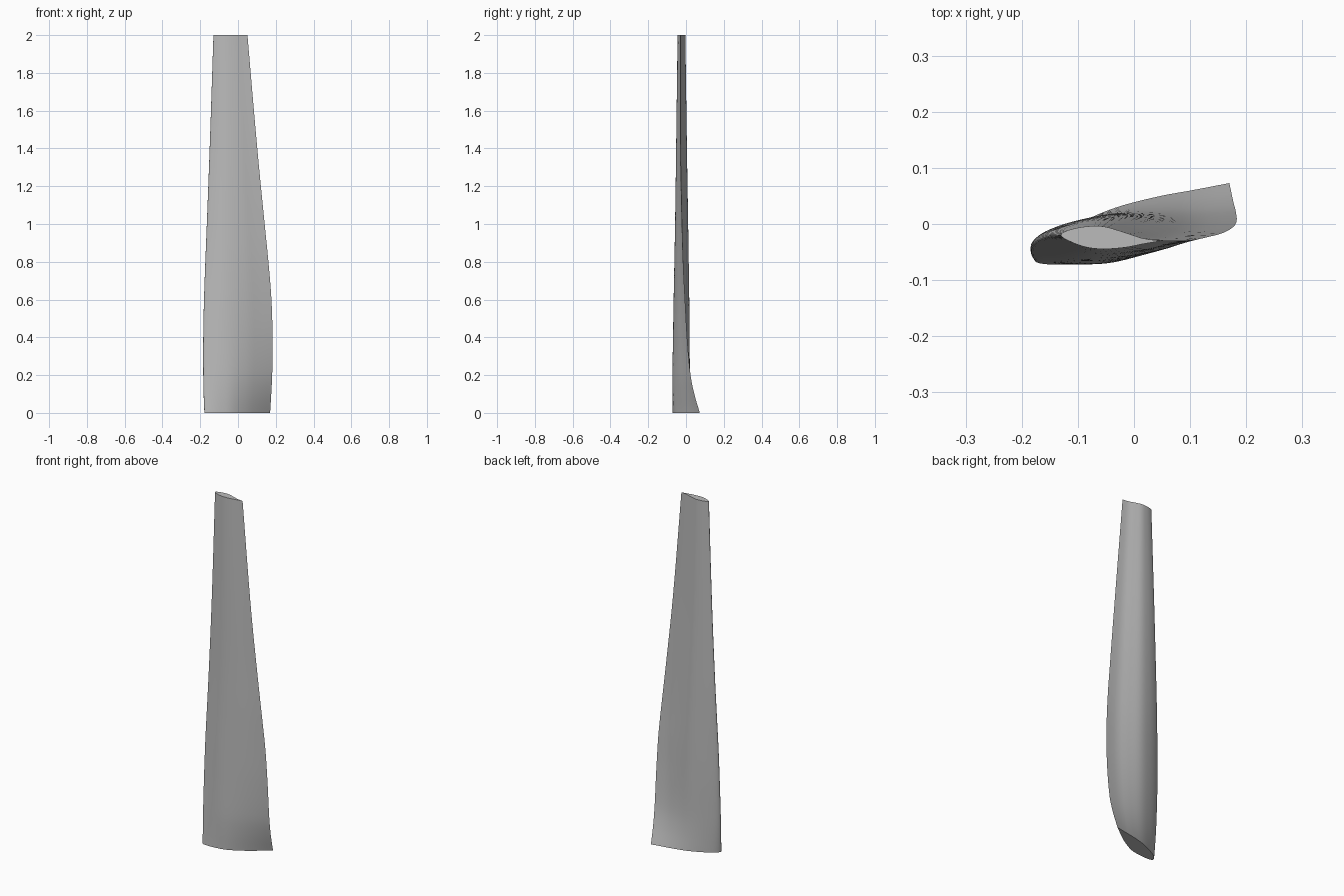
import bpy, bmesh, math

cube = bpy.data.objects.get("Cube")
if cube:
    bpy.data.objects.remove(cube, do_unlink=True)


def smooth_lookup(keys, values, x):
    """Cubic interpolation through unevenly spaced keys."""
    last = len(keys) - 1
    i = next((k for k in range(last) if x <= keys[k + 1]), last - 1)

    def slope(k):
        a, b = max(k - 1, 0), min(k + 1, last)
        return (values[b] - values[a]) / (keys[b] - keys[a])

    h = keys[i + 1] - keys[i]
    t = (x - keys[i]) / h
    return ((2*t**3 - 3*t**2 + 1) * values[i] + (t**3 - 2*t**2 + t) * h * slope(i)
            + (3*t**2 - 2*t**3) * values[i + 1] + (t**3 - t**2) * h * slope(i + 1))


# Edge paths of the blade, by height
heights = [0, 0.1, 0.2, 0.4, 0.6, 0.8, 1.0, 1.4, 2.0]
lead_x = [-.178, -.182, -.184, -.184, -.18, -.173, -.165, -.15, -.13]
lead_y = [-.062, -.055, -.049, -.04, -.034, -.028, -.024, -.02, -.02]
trail_x = [.17, .176, .181, .183, .177, .161, .141, .102, .05]
trail_y = [.073, .044, .024, .006, -.005, -.015, -.021, -.029, -.03]

# Section thickness as a share of the chord, by root of the chord position
stops = [0, .25, .5, .65, .8, .9, 1]
root_back = [0, .063, .095, .10, .072, .037, 0]
root_front = [0, -.052, -.118, -.15, -.122, -.07, 0]
tip_back = [0, .05, .10, .11, .06, .014, 0]
tip_front = [0, -.045, -.105, -.113, -.085, -.042, 0]

STEPS = 28
RINGS = 48


def section(z):
    """Closed airfoil outline at one height."""
    lx, ly, tx, ty = (smooth_lookup(heights, path, z)
                      for path in (lead_x, lead_y, trail_x, trail_y))
    chord = tx - lx
    root = max(0, 1 - z / 0.8) ** 2

    def point(t, root_side, tip_side):
        s = t * t
        offset = (root * smooth_lookup(stops, root_side, t)
                  + (1 - root) * smooth_lookup(stops, tip_side, t))
        return (lx + s * chord, ly + s * (ty - ly) + offset * chord, z)

    front = [point(i / STEPS, root_front, tip_front) for i in range(STEPS + 1)]
    back = [point(i / STEPS, root_back, tip_back) for i in range(STEPS - 1, 0, -1)]
    return front + back


# Loft the sections, with closer rings near the root
bm = bmesh.new()
rings = [[bm.verts.new(p) for p in section(2 * (i / RINGS) ** 1.4)]
         for i in range(RINGS + 1)]
for low, high in zip(rings, rings[1:]):
    for i in range(len(low)):
        j = (i + 1) % len(low)
        bm.faces.new((low[i], low[j], high[j], high[i]))

# End caps
bm.faces.new(rings[0][::-1])
bm.faces.new(rings[-1])
bmesh.ops.recalc_face_normals(bm, faces=bm.faces)

mesh = bpy.data.meshes.new("blade")
bm.to_mesh(mesh)
bm.free()
blade = bpy.data.objects.new("blade", mesh)
bpy.context.collection.objects.link(blade)

# Plain grey finish
grey = bpy.data.materials.new("light_grey")
grey.use_nodes = True
colour = (0.5, 0.5, 0.5, 1)
grey.diffuse_color = colour
grey.node_tree.nodes["Principled BSDF"].inputs["Base Color"].default_value = colour
mesh.materials.append(grey)

bpy.ops.object.select_all(action='DESELECT')
blade.select_set(True)
bpy.context.view_layer.objects.active = blade
bpy.ops.object.shade_smooth_by_angle(angle=math.radians(40))
